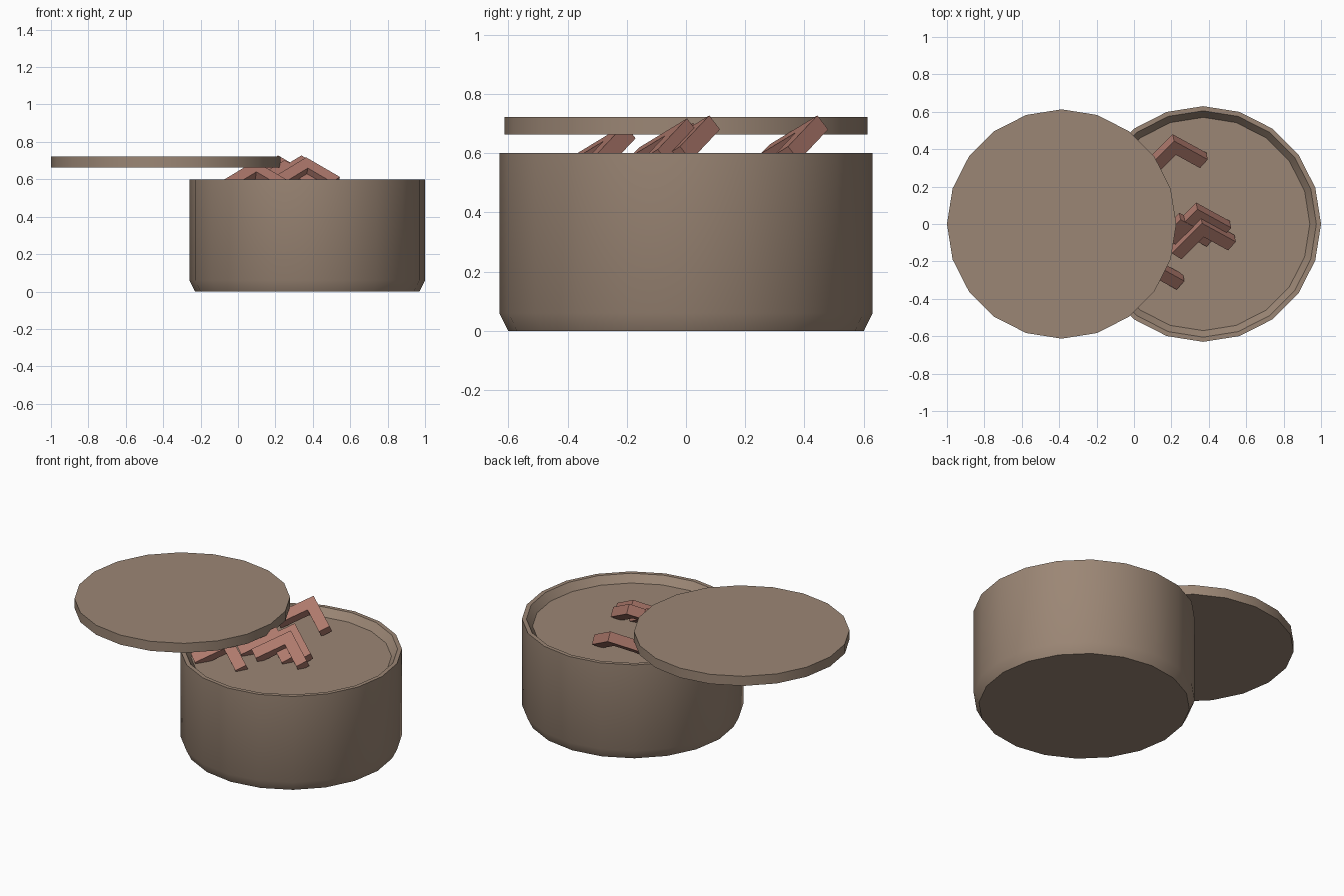
import bpy, bmesh, math
from mathutils import Vector

if "Cube" in bpy.data.objects:
    bpy.data.objects.remove(bpy.data.objects["Cube"])


def material(name, rgb):
    m = bpy.data.materials.new(name)
    m.diffuse_color = (*rgb, 1)
    m.use_nodes = True
    m.node_tree.nodes["Principled BSDF"].inputs["Base Color"].default_value = m.diffuse_color
    return m


TAN = material("tan_tin", (0.33, 0.24, 0.178))
PINK = material("worm_pink", (0.42, 0.19, 0.15))


def finish(name, bm, mat, smooth):
    bmesh.ops.recalc_face_normals(bm, faces=bm.faces)
    me = bpy.data.meshes.new(name)
    bm.to_mesh(me)
    bm.free()
    me.materials.append(mat)
    ob = bpy.data.objects.new(name, me)
    bpy.context.collection.objects.link(ob)
    if smooth:
        bpy.ops.object.select_all(action='DESELECT')
        ob.select_set(True)
        bpy.context.view_layer.objects.active = ob
        bpy.ops.object.shade_smooth_by_angle(angle=math.radians(30))
    return ob


def loft(bm, rings):
    """Join rings of points into a closed solid."""
    rings = [[bm.verts.new(p) for p in r] for r in rings]
    n = len(rings[0])
    for a, b in zip(rings, rings[1:]):
        for i in range(n):
            j = (i + 1) % n
            bm.faces.new((a[i], a[j], b[j], b[i]))
    bm.faces.new(rings[0][::-1])
    bm.faces.new(rings[-1])


def turned(name, cx, profile, sides=20):
    """Solid turned from (radius, height) pairs."""
    bm = bmesh.new()
    loft(bm, [[(cx + r * math.cos(math.tau * i / sides),
                r * math.sin(math.tau * i / sides), z) for i in range(sides)]
              for r, z in profile])
    return finish(name, bm, TAN, True)


def worm(name, peak):
    """Bent square bar leaning back, with a mitred joint at its peak."""
    right, left = Vector((0.155, -0.085, -0.09)), Vector((-0.14, -0.14, -0.085))
    p = Vector(peak)
    d1, d2 = -left.normalized(), right.normalized()
    n = d2.cross(-d1).normalized()
    if n.z < 0:
        n = -n
    s1, s2 = n.cross(d1), n.cross(d2)
    mitre = (s1 + s2).normalized()
    mitre /= mitre.dot(s1)
    w, t = 0.034, 0.03
    bm = bmesh.new()
    loft(bm, [[c + s * a * w + n * b * t
               for a, b in ((-1, -1), (1, -1), (1, 1), (-1, 1))]
              for c, s in ((p + left, s1), (p, mitre), (p + right, s2))])
    return finish(name, bm, PINK, False)


# Tin with chamfered base and recessed filling
turned("tin", 0.37, [(0.60, 0), (0.63, 0.06), (0.63, 0.60),
                     (0.605, 0.60), (0.57, 0.555)])

# Lid slid to the side
turned("lid", -0.387, [(0.613, 0.663), (0.613, 0.723)])

# Bent worms poking out of the filling
for i, peak in enumerate([(0.215, 0.425, 0.675), (0.34, 0.06, 0.675),
                          (0.365, -0.015, 0.665), (0.25, 0.005, 0.65),
                          (0.09, -0.225, 0.645)]):
    worm("worm_%d" % (i + 1), peak)
